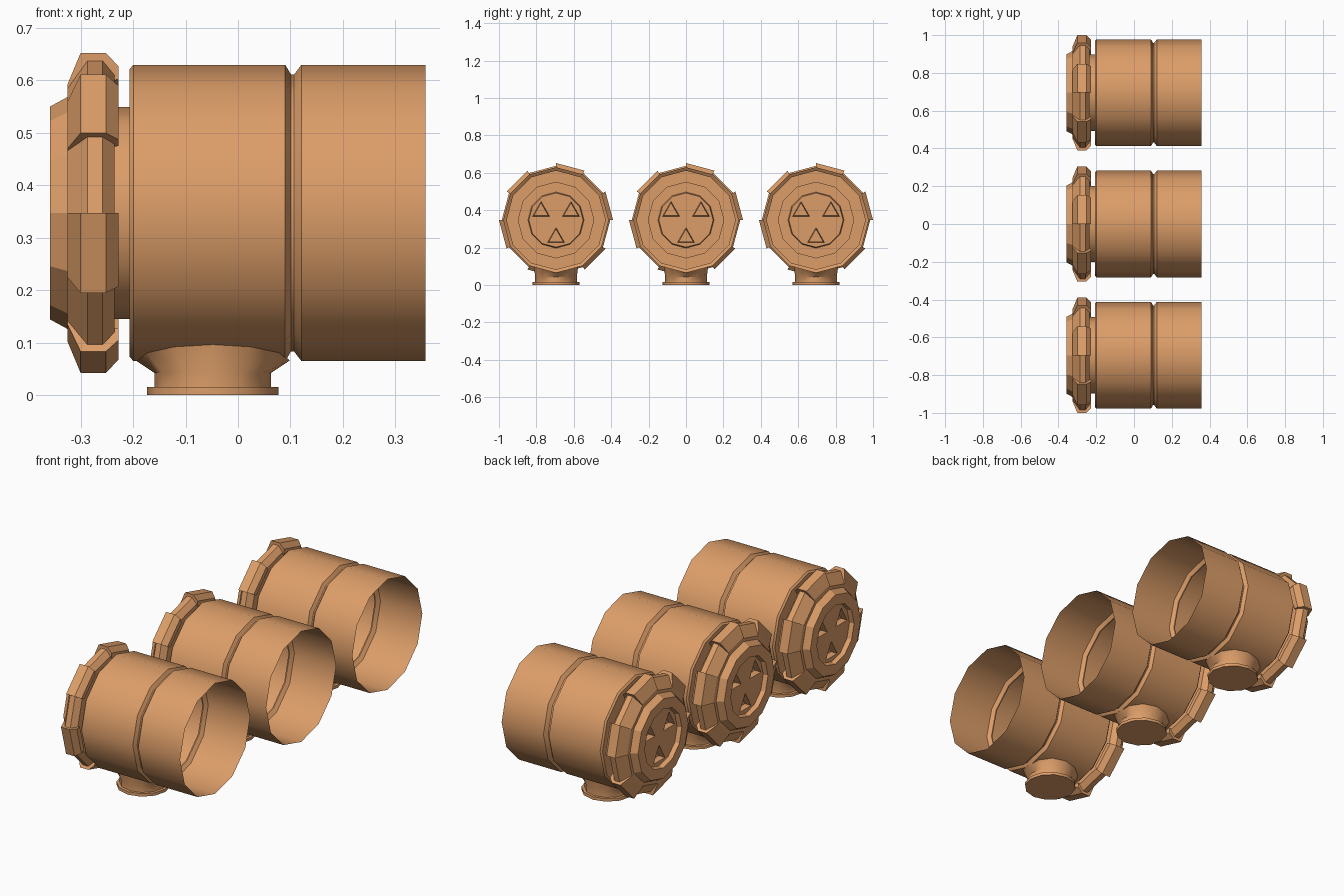
import bpy, bmesh, math
from mathutils import Vector
from mathutils.geometry import tessellate_polygon

if "Cube" in bpy.data.objects:
    bpy.data.objects.remove(bpy.data.objects["Cube"])

SIDES = 12
STEP = 2 * math.pi / SIDES
AXIS_Z = 0.347
UNIT_Y = (-0.695, 0.0, 0.695)

paint = bpy.data.materials.new("copper_paint")
paint.diffuse_color = (0.72, 0.34, 0.14, 1)
paint.use_nodes = True
paint.node_tree.nodes["Principled BSDF"].inputs["Base Color"].default_value = paint.diffuse_color


def around(x, r, a):
    """Point at angle a around the horizontal barrel axis."""
    return (x, r * math.cos(a), AXIS_Z + r * math.sin(a))


def skin(bm, loops):
    """Join successive closed loops of vertices with quads."""
    for a, b in zip(loops, loops[1:]):
        n = len(a)
        for i in range(n):
            bm.faces.new((a[i], a[(i + 1) % n], b[(i + 1) % n], b[i]))


def lathe(bm, profile):
    loops = [[bm.verts.new(around(x, r, i * STEP)) for i in range(SIDES)] for x, r in profile]
    skin(bm, loops)
    return loops


def finish(bm, name, smooth):
    """Make one object per unit, all sharing the mesh."""
    bmesh.ops.recalc_face_normals(bm, faces=bm.faces)
    mesh = bpy.data.meshes.new(name)
    bm.to_mesh(mesh)
    bm.free()
    mesh.materials.append(paint)
    for i, y in enumerate(UNIT_Y):
        ob = bpy.data.objects.new(f"{name}_{i + 1}", mesh)
        ob.location.y = y
        bpy.context.collection.objects.link(ob)
        if smooth and i == 0:
            bpy.ops.object.select_all(action='DESELECT')
            ob.select_set(True)
            bpy.context.view_layer.objects.active = ob
            bpy.ops.object.shade_smooth_by_angle(angle=math.radians(35))


# barrel: neck, bevelled shoulder, V groove, open rear end
bm = bmesh.new()
lathe(bm, [(-0.235, 0.202), (-0.207, 0.202), (-0.207, 0.274), (-0.199, 0.2825),
           (0.09, 0.2825), (0.101, 0.264), (0.107, 0.264), (0.121, 0.2825), (0.357, 0.2825)])
finish(bm, "barrel", True)

# cap: collar ring, tapered rim and recessed face
bm = bmesh.new()
loops = lathe(bm, [(-0.235, 0.202), (-0.235, 0.262), (-0.258, 0.29), (-0.287, 0.29), (-0.325, 0.237),
                   (-0.325, 0.221), (-0.358, 0.203), (-0.358, 0.150), (-0.335, 0.145)])

# three triangular sockets in the recessed face
FACE_X, FLOOR_X = -0.335, -0.305
rings = [loops[-1]]
for cy, base in ((-0.08, 0.02), (0.08, 0.02), (0.0, -0.12)):
    tri = [(cy - 0.046, base), (cy + 0.046, base), (cy, base + 0.08)]
    mouth = [bm.verts.new((FACE_X, y, AXIS_Z + z)) for y, z in tri]
    mid_y, mid_z = cy, base + 0.027
    floor = [bm.verts.new((FLOOR_X, mid_y + (y - mid_y) * 0.85, AXIS_Z + mid_z + (z - mid_z) * 0.85))
             for y, z in tri]
    skin(bm, [mouth, floor])
    bm.faces.new(floor)
    rings.append(mouth)
flat = [v for ring in rings for v in ring]
for t in tessellate_polygon([[Vector((v.co.y, v.co.z, 0)) for v in ring] for ring in rings]):
    bm.faces.new([flat[i] for i in t])
bmesh.ops.dissolve_limit(bm, angle_limit=0.01, verts=[], edges=[
    e for e in bm.edges if all(v in flat for v in e.verts)])
finish(bm, "cap", False)

# grip lugs on every other side of the collar
bm = bmesh.new()
section = [(-0.325, 0.23), (-0.325, 0.245), (-0.30, 0.305), (-0.252, 0.305), (-0.228, 0.28), (-0.228, 0.255)]
for k in range(0, SIDES, 2):
    ends = [[bm.verts.new(around(x, r, a * STEP)) for x, r in section] for a in (k, k + 1)]
    skin(bm, ends)
    for end in ends:
        bm.faces.new(end)
finish(bm, "grip_lugs", False)

# pedestal: flange, short column, flare following the barrel underside
bm = bmesh.new()
rings = []
for rx, ry, z in ((0.125, 0.125, 0), (0.125, 0.125, 0.015), (0.111, 0.111, 0.015),
                  (0.111, 0.111, 0.042), (0.147, 0.118, None)):
    ring = []
    for i in range(SIDES):
        a = i * STEP
        y = ry * math.sin(a)
        h = 0.066 + 0.262 * abs(y) if z is None else z
        ring.append(bm.verts.new((-0.048 + rx * math.cos(a), y, h)))
    rings.append(ring)
skin(bm, rings)
bm.faces.new(rings[0])
finish(bm, "pedestal", True)
